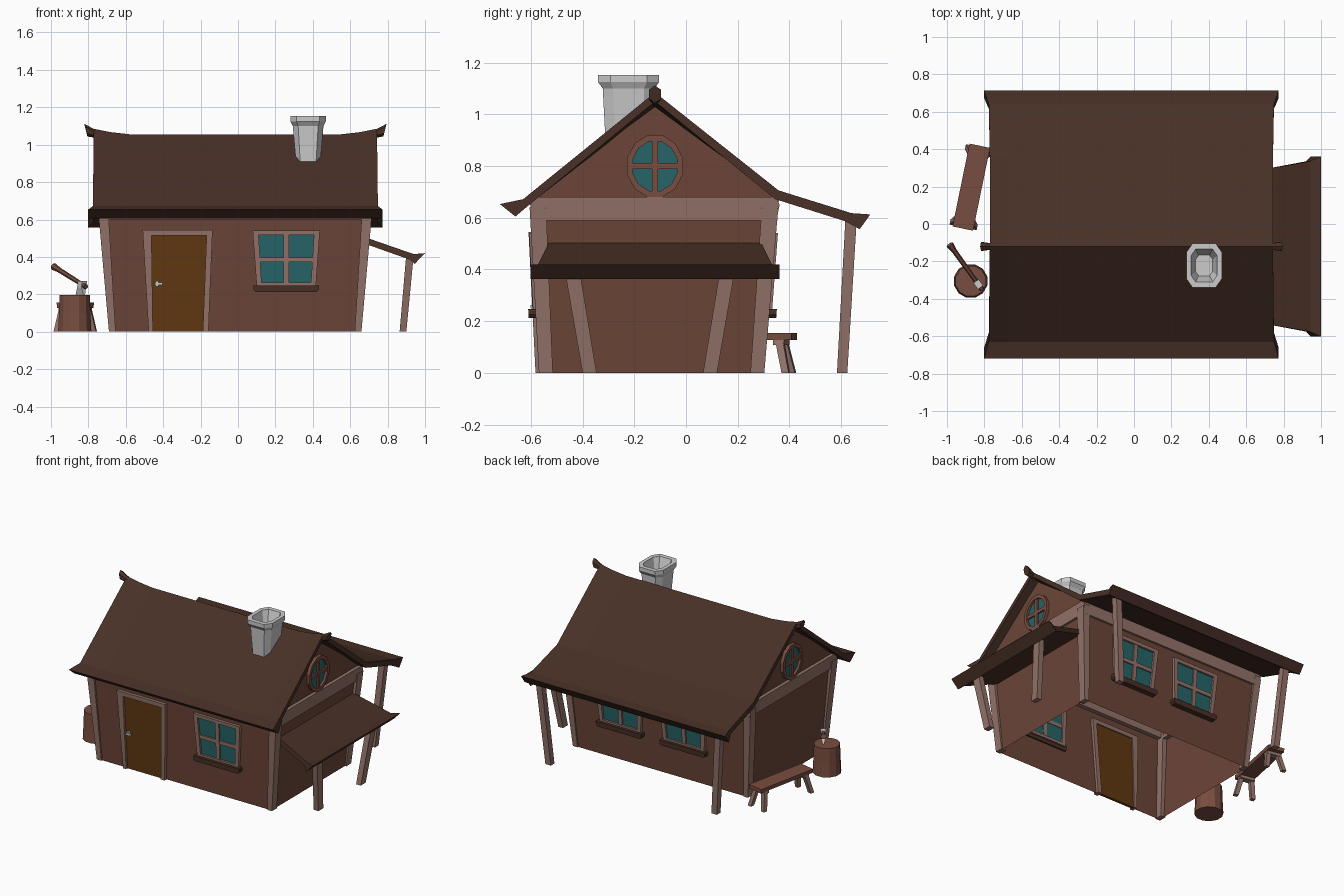
import bpy, bmesh
from math import sin, cos, pi, atan2
from mathutils import Vector

if "Cube" in bpy.data.objects:
    bpy.data.objects.remove(bpy.data.objects["Cube"])


def mat(name, *rgb):
    m = bpy.data.materials.new(name)
    m.diffuse_color = (*rgb, 1)
    m.use_nodes = True
    m.node_tree.nodes["Principled BSDF"].inputs["Base Color"].default_value = m.diffuse_color
    return m


WALL = mat("wall_brown", .15, .06, .04)
TRIM = mat("trim_wood", .29, .17, .14)
ROOF = mat("roof_brown", .065, .03, .02)
DOOR = mat("door_wood", .12, .04, .006)
GLASS = mat("glass_teal", .02, .13, .14)
WOOD = mat("plain_wood", .19, .075, .05)


def build(name, solids, m=None, caps=True):
    """Each solid is a list of rings of points, skinned in order and capped."""
    bm = bmesh.new()
    for rings in solids:
        vs = [[bm.verts.new(p) for p in r] for r in rings]
        n = len(vs[0])
        for a, b in zip(vs, vs[1:]):
            for i in range(n):
                bm.faces.new((a[i], a[(i + 1) % n], b[(i + 1) % n], b[i]))
        if caps:
            bm.faces.new(vs[0])
            bm.faces.new(vs[-1])
    bmesh.ops.recalc_face_normals(bm, faces=bm.faces)
    me = bpy.data.meshes.new(name)
    bm.to_mesh(me)
    bm.free()
    ob = bpy.data.objects.new(name, me)
    bpy.context.collection.objects.link(ob)
    if m:
        me.materials.append(m)
    return ob


def rect(c, hx, hy, a=0):
    """Horizontal rectangle ring around c, turned by a."""
    return [(c[0] + u * hx * cos(a) - v * hy * sin(a), c[1] + u * hx * sin(a) + v * hy * cos(a), c[2])
            for u, v in ((-1, -1), (1, -1), (1, 1), (-1, 1))]


def ngon(cx, cy, z, r, n):
    return [(cx + r * cos(2 * pi * (i + .5) / n), cy + r * sin(2 * pi * (i + .5) / n), z) for i in range(n)]


# Wall surfaces: u along, v up, d outwards (the walls lean out)
def front(u, v, d): return (u, -.56 - .05 * v - d, v)
def back(u, v, d): return (u, .295 + .075 * v + d, v)
def right(u, v, d): return (.65 + .072 * v + d, u, v)
def left(u, v, d): return (-.68 - .072 * v - d, u, v)
def gable_r(u, v, d): return (.69 + d, u, v)
def gable_l(u, v, d): return (-.72 - d, u, v)


def slab(side, pts, d0, d1):
    return [[side(u, v, d) for u, v in pts] for d in (d0, d1)]


def box(u0, u1, v0, v1):
    return [(u0, v0), (u1, v0), (u1, v1), (u0, v1)]


def frame(side, outer, inner, d0, d1, closed=True):
    n = len(outer)
    return [slab(side, [outer[i], outer[(i + 1) % n], inner[(i + 1) % n], inner[i]], d0, d1)
            for i in range(n if closed else n - 1)]


# Walls, open at the bottom
build("walls", [[[(-.68, -.56, 0), (.65, -.56, 0), (.65, .295, 0), (-.68, .295, 0)],
                 [(-.729, -.594, .68), (.699, -.594, .68), (.699, .346, .68), (-.729, .346, .68)]]], WALL, False)
for side, tag in ((gable_r, "right"), (gable_l, "left")):
    build("gable_" + tag, [slab(side, [(-.58, .66), (.34, .66), (.34, .69), (-.12, 1.03), (-.58, .69)], -.01, 0)], WALL)

# Leaning corner posts and top beams
posts = []
for xb, xt in ((-.672, -.72), (.642, .69)):
    for yb, yt in ((-.542, -.573), (.276, .325)):
        posts.append([rect((xb, yb, 0), .018, .027), rect((xt, yt, .64), .027, .032)])
build("corner_posts", posts, TRIM)
side_beam = [(-.592, .59), (-.602, .65), (-.588, .68), (.347, .68), (.362, .65), (.35, .59)]
build("top_beams", [slab(right, side_beam, -.03, .015), slab(left, side_beam, -.03, .015),
                    slab(front, box(-.735, .705, .6, .68), -.03, .01),
                    slab(back, box(-.735, .705, .59, .68), -.03, .014)], TRIM)

# Main roof: one profile carried along x, ridge lifted at both ends
# (y, z, sideways flare, end lift)
profile = [(-.72, .653, .03, 0), (-.63, .672, .005, 0), (-.12, 1.055, 0, 1), (.358, .706, 0, 0),
           (.64, .618, .005, 0), (.713, .613, .03, 0), (.672, .556, .03, 0), (.615, .587, .005, 0),
           (.345, .672, 0, 0), (-.12, 1.02, 0, 1), (-.58, .672, .005, 0), (-.66, .605, .03, 0)]
rings = []
for t, lift in ((-1, .03), (-.88, .012), (-.74, 0), (.74, 0), (.88, .012), (1, .03)):
    rings.append([(-.014 + t * (.757 + f), y, z + lift * k) for y, z, f, k in profile])
build("roof", [rings], ROOF)

# Upturned ridge ends
for s, tag in ((-1, "left"), (1, "right")):
    tip = [[(-.014 + s * (x + .25 * r * cos(a)), -.12 + r * .8 * sin(a), z + r * cos(a))
            for a in [pi / 3 * i for i in range(6)]]
           for x, z, r in ((.66, 1.04, .014), (.75, 1.06, .024), (.80, 1.078, .034))]
    build("ridge_end_" + tag, [tip], ROOF)

# Side awning and its posts
awn = [(.68, .505, .41), (.94, .415, .455), (1.0, .42, .482), (.945, .363, .482), (.92, .385, .455), (.68, .47, .41)]
build("awning", [[[(x, -.12 + s * w, z) for x, z, w in awn] for s in (-1, 1)]], ROOF)
build("awning_posts", [[rect((.882, -.14 + s * .233, 0), .018, .027), rect((.918, -.14 + s * .3, .395), .02, .029)]
                       for s in (-1, 1)], TRIM)

# Rear porch posts
build("porch_posts", [[rect((-.014 + s * .64, .604, 0), .021, .02), rect((-.014 + s * .69, .638, .585), .022, .022)]
                      for s in (-1, 1)], TRIM)

# Door
build("door", [slab(front, [(-.465, 0), (-.185, 0), (-.165, .52), (-.465, .52)], -.012, .006)], DOOR)
build("door_frame", frame(front, [(-.478, 0), (-.51, .545), (-.136, .545), (-.158, 0)],
                          [(-.455, 0), (-.4625, .515), (-.168, .515), (-.188, 0)], -.02, .022, False), TRIM)
build("door_handle", [slab(front, box(-.445, -.405, .25, .262), .018, .028),
                      slab(front, box(-.442, -.425, .243, .27), 0, .022)])


# Four-pane windows with sills
def window(side, c, tag):
    outer = [(c - .158, .24), (c + .158, .24), (c + .18, .542), (c - .18, .542)]
    inner = [(c - .132, .262), (c + .132, .262), (c + .148, .518), (c - .148, .518)]
    bars = [slab(side, box(c - .014, c + .014, .25, .53), -.012, .016),
            slab(side, box(c - .14, c + .14, .372, .398), -.012, .015)]
    build("window_frame_" + tag, frame(side, outer, inner, -.02, .02) + bars, TRIM)
    build("window_glass_" + tag, [slab(side, inner, -.008, .006)], GLASS)
    sill = [(c - .175, .225), (c - .165, .213), (c + .165, .213), (c + .175, .225), (c + .175, .248), (c - .175, .248)]
    build("window_sill_" + tag, [slab(side, sill, -.01, .038)], ROOF)


window(front, .258, "front")
window(back, .275, "back_right")
window(back, -.215, "back_left")


# Round gable windows
def circle(r, n=12):
    return [(-.12 + r * .93 * cos(2 * pi * (i + .5) / n), .8 + r * 1.03 * sin(2 * pi * (i + .5) / n)) for i in range(n)]


for side, tag in ((gable_r, "right"), (gable_l, "left")):
    bars = [slab(side, box(-.132, -.108, .7, .9), -.01, .018), slab(side, box(-.21, -.03, .788, .812), -.01, .017)]
    build("round_frame_" + tag, frame(side, circle(.12), circle(.096), -.02, .022) + bars, WOOD)
    build("round_glass_" + tag, [slab(side, circle(.1), -.015, .006)], GLASS)


# Chimney: chamfered rectangle shaft with a hollow cap
def octa(z, hx, hy):
    pts = [(1, .6), (.65, 1), (-.65, 1), (-1, .6), (-1, -.6), (-.65, -1), (.65, -1), (1, -.6)]
    return [(.375 + x * hx, -.222 + y * hy, z) for x, y in pts]


build("chimney", [[octa(.87, .062, .088), octa(1.1, .082, .1), octa(1.125, .095, .118), octa(1.153, .095, .118),
                   octa(1.153, .07, .088), octa(1.06, .045, .055)]])

# Chopping stump
build("stump", [[ngon(-.873, -.305, 0, .092, 12), ngon(-.873, -.305, .1, .087, 12),
                 ngon(-.873, -.305, .197, .084, 12)]], WOOD)

# Axe stuck in the stump
p0, p1 = Vector((-.985, -.11, .348)), Vector((-.813, -.35, .24))
d = (p1 - p0).normalized()
s = d.cross(Vector((0, 0, 1))).normalized()
n = s.cross(d)
path = [(0, .02), (.15, .014), (.8, .012), (1, .014)]
build("axe_handle", [[[p0.lerp(p1, t) + s * r * cos(i * pi / 3) + n * r * sin(i * pi / 3) for i in range(6)]
                      for t, r in path]], WOOD)
a = atan2(d.y, d.x)
build("axe_head", [[rect((-.832, -.323, .272), .02, .017, a), rect((-.836, -.318, .235), .02, .015, a),
                    rect((-.845, -.305, .185), .04, .003, a)]])

# Bench beside the left wall
a = atan2(.44, .09)
c, ax = Vector((-.87, .197, 0)), Vector((cos(a), sin(a), 0))
across = Vector((-ax.y, ax.x, 0))
build("bench_seat", [[rect((c.x, c.y, z), .226, w, a) for z, w in ((.128, .053), (.155, .056))]], WOOD)
legs = []
for e in (-1, 1):
    legs.append([rect(c + ax * e * .175 + Vector((0, 0, z)), .022, .05, a) for z in (.108, .129)])
    for w in (-1, 1):
        foot = c + ax * e * .205 + across * w * .06
        top = c + ax * e * .175 + across * w * .034 + Vector((0, 0, .13))
        legs.append([rect(foot, .014, .014, a), rect(top, .015, .015, a)])
build("bench_legs", legs, TRIM)
